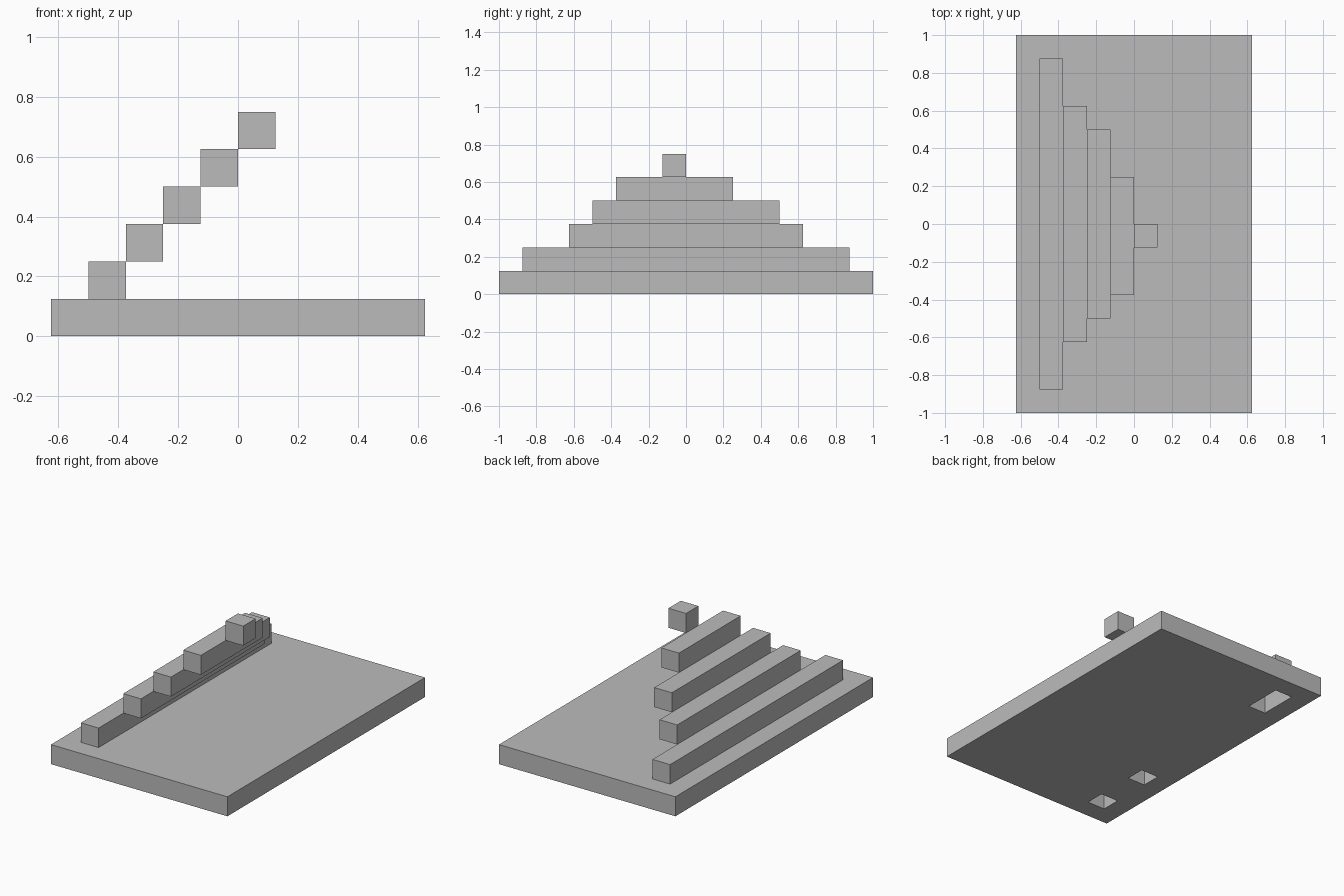
import bpy
import bmesh
from mathutils import Matrix, Vector

default_cube = bpy.data.objects.get("Cube")
if default_cube:
    bpy.data.objects.remove(default_cube, do_unlink=True)

UNIT = 0.125  # edge length of one block

grey = bpy.data.materials.new("plain_grey")
grey.use_nodes = True
grey.diffuse_color = (0.5, 0.5, 0.5, 1)
grey.node_tree.nodes["Principled BSDF"].inputs["Base Color"].default_value = (0.5, 0.5, 0.5, 1)


def block(name, low, high):
    """Box between two corners given in block units."""
    low, high = Vector(low) * UNIT, Vector(high) * UNIT
    bm = bmesh.new()
    bmesh.ops.create_cube(bm, size=1, matrix=Matrix.Translation((low + high) / 2)
                          @ Matrix.Diagonal((*(high - low), 1)))
    mesh = bpy.data.meshes.new(name)
    bm.to_mesh(mesh)
    bm.free()
    mesh.materials.append(grey)
    obj = bpy.data.objects.new(name, mesh)
    bpy.context.collection.objects.link(obj)
    return obj


# Base slab
base = block("base_slab", (-5, -8, 0), (5, 8, 1))

# Pockets through the slab, closed above by the lowest step
for start, end in ((-7, -6), (-4, -3), (5, 7)):
    cutter = block("pocket_cutter", (-4, start, -1), (-3, end, 2))
    cutter.hide_render = True
    cut = base.modifiers.new("pocket", "BOOLEAN")
    cut.operation = "DIFFERENCE"
    cut.solver = "EXACT"
    cut.object = cutter
    bpy.context.view_layer.objects.active = base
    bpy.ops.object.modifier_apply(modifier=cut.name)
    bpy.data.objects.remove(cutter, do_unlink=True)

# Steps climbing towards the left, each shorter than the last
spans = ((-7, 7), (-5, 5), (-4, 4), (-3, 2), (-1, 0))
for i, (start, end) in enumerate(spans):
    block(f"step_{i + 1}", (i - 4, start, i + 1), (i - 3, end, i + 2))
